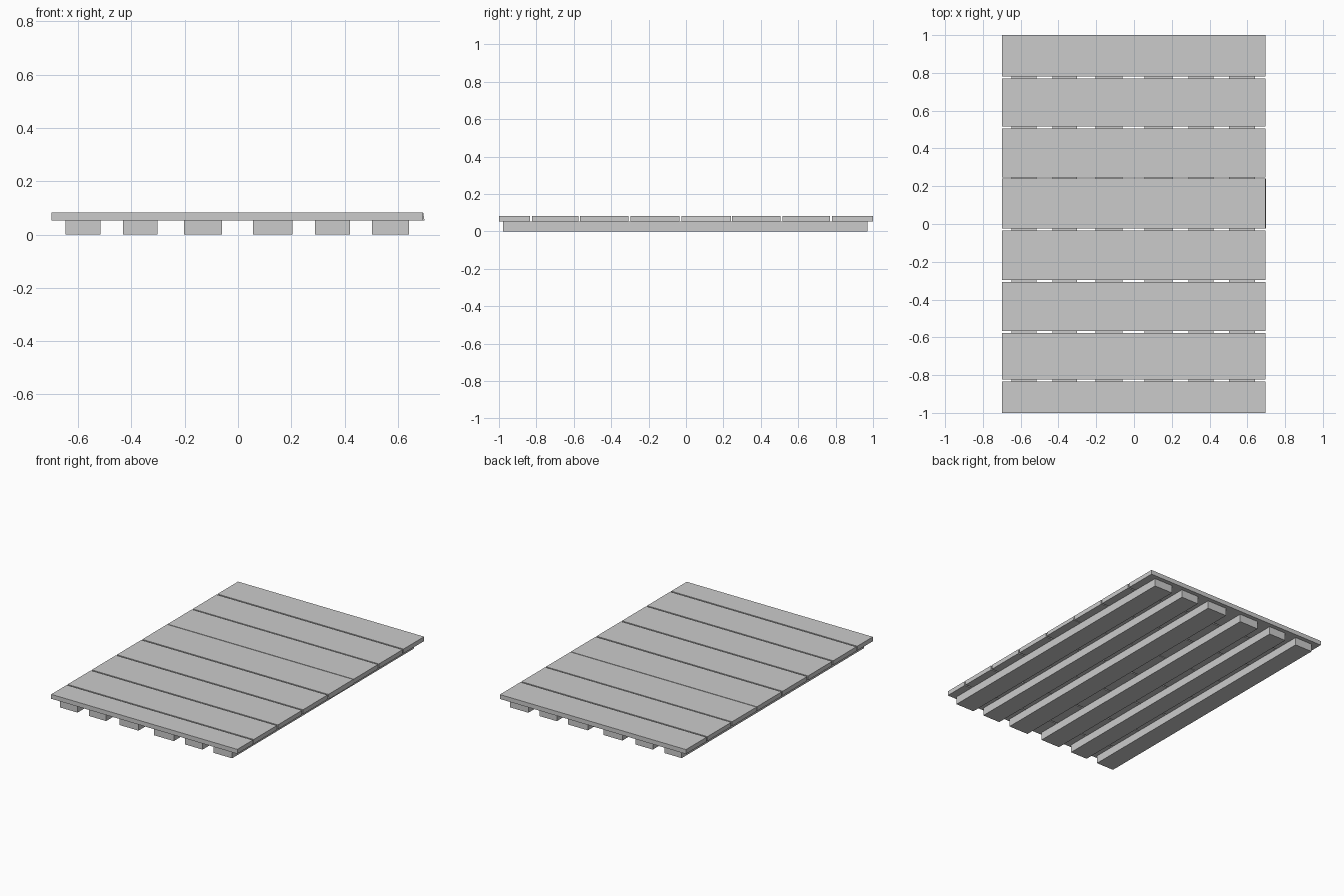
import bpy, bmesh

if "Cube" in bpy.data.objects:
    bpy.data.objects.remove(bpy.data.objects["Cube"])

RUNNER_TOP, DECK_TOP = 0.053, 0.083


def box(name, x0, x1, y0, y1, z0, z1, flare=0.0):
    """Flat-faced block; flare pushes the lower right edge outwards."""
    bm = bmesh.new()
    bmesh.ops.create_cube(bm, size=1)
    for v in bm.verts:
        low = v.co.z < 0
        right = v.co.x > 0
        v.co.x = (x1 + (flare if low else 0)) if right else x0
        v.co.y = y1 if v.co.y > 0 else y0
        v.co.z = z0 if low else z1
    mesh = bpy.data.meshes.new(name)
    bm.to_mesh(mesh)
    bm.free()
    obj = bpy.data.objects.new(name, mesh)
    bpy.context.collection.objects.link(obj)
    return obj


# Runners underneath, along the length
runners = [(-0.648, -0.517), (-0.431, -0.303), (-0.203, -0.06),
           (0.056, 0.204), (0.289, 0.42), (0.502, 0.641)]
for i, (x0, x1) in enumerate(runners):
    box(f"runner_{i + 1}", x0, x1, -0.979, 0.971, 0, RUNNER_TOP)

# Deck planks across the width, with narrow uneven gaps (centre, width)
gaps = [(-0.829, 0.010), (-0.571, 0.010), (-0.302, 0.010), (-0.030, 0.010),
        (0.243, 0.005), (0.511, 0.009), (0.775, 0.010)]
starts = [-1.0] + [c + w / 2 for c, w in gaps]
ends = [c - w / 2 for c, w in gaps] + [1.0]
for i, (y0, y1) in enumerate(zip(starts, ends)):
    # One plank has a slightly slanted end
    box(f"deck_plank_{i + 1}", -0.70, 0.695, y0, y1, RUNNER_TOP, DECK_TOP,
        flare=0.005 if i == 4 else 0.0)
